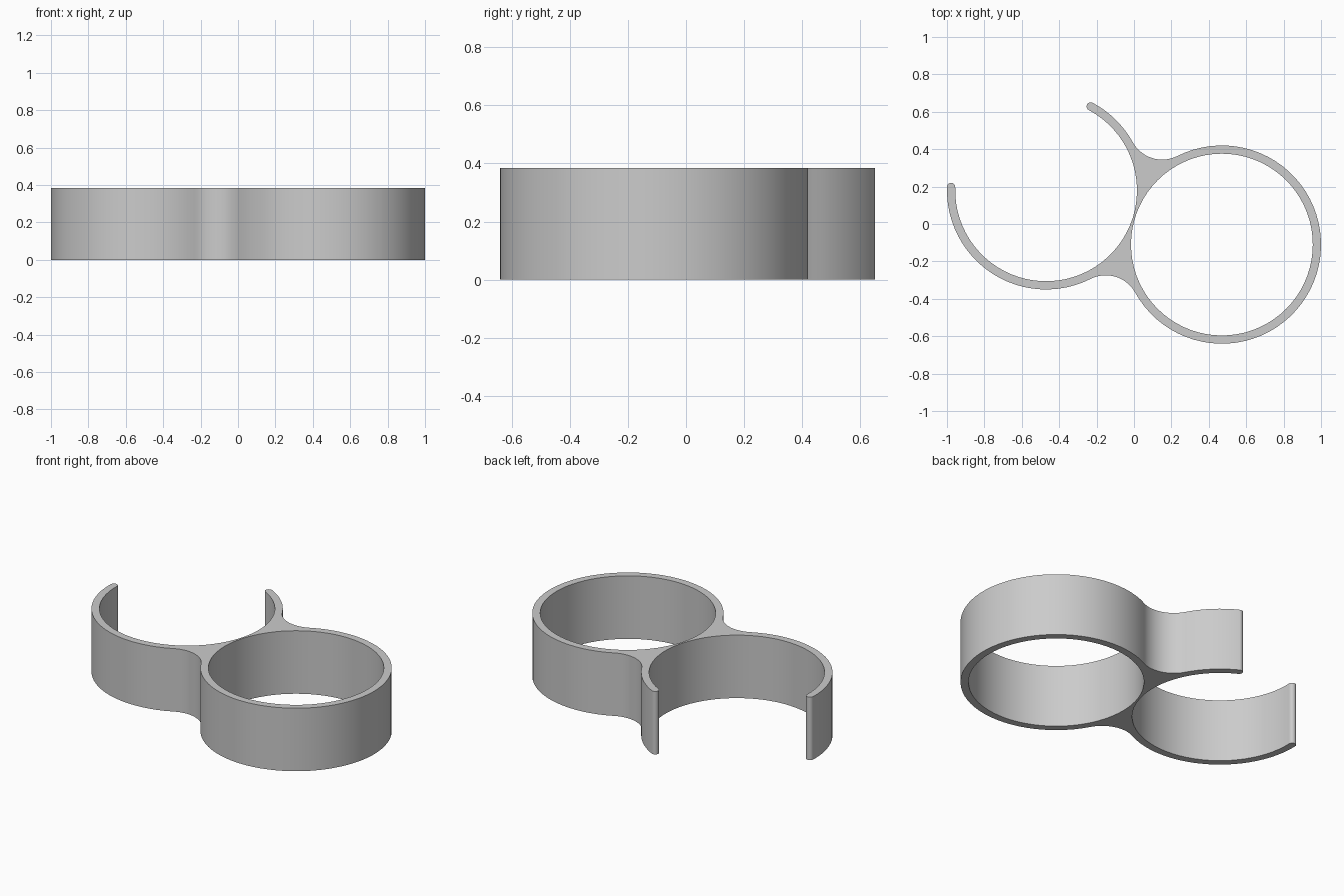
import bpy
from math import radians, sin, cos, acos, atan2, hypot, pi, ceil

cube = bpy.data.objects.get("Cube")
if cube:
    bpy.data.objects.remove(cube, do_unlink=True)

HEIGHT = 0.385
OUTER, INNER, FILLET = 0.53, 0.486, 0.18
MID, CAP = (OUTER + INNER) / 2, (OUTER - INNER) / 2
RING, CLIP = (0.47, -0.11), (-0.47, 0.18)
TIP_A, TIP_B = radians(178), radians(62)


def polar(centre, radius, angle):
    return centre[0] + radius * cos(angle), centre[1] + radius * sin(angle)


def arc(centre, radius, start, end, step=radians(5)):
    """Points along an arc, without its last point."""
    n = max(8, ceil(abs(end - start) / step))
    return [polar(centre, radius, start + (end - start) * i / n) for i in range(n)]


# Tangent angles of the fillets that blend the two circles
dx, dy = RING[0] - CLIP[0], RING[1] - CLIP[1]
tilt = atan2(dy, dx)
alpha = acos(hypot(dx, dy) / 2 / (OUTER + FILLET))
hi, lo = tilt + alpha, tilt - alpha
upper = polar(CLIP, OUTER + FILLET, hi)
lower = polar(CLIP, OUTER + FILLET, lo)

# Outline of the whole holder, counter-clockwise from the left clip tip
outline = (
    arc(CLIP, OUTER, TIP_A, lo + 2 * pi)
    + arc(lower, FILLET, lo + pi, hi)
    + arc(RING, OUTER, hi + pi, lo + 3 * pi)
    + arc(upper, FILLET, lo, hi - pi)
    + arc(CLIP, OUTER, hi, TIP_B)
    + arc(polar(CLIP, MID, TIP_B), CAP, TIP_B, TIP_B + pi)
    + arc(CLIP, INNER, TIP_B + 2 * pi, TIP_A)
    + arc(polar(CLIP, MID, TIP_A), CAP, TIP_A - pi, TIP_A)
)
ring_hole = arc(RING, INNER, 0, 2 * pi)

# Extruded flat profile
curve = bpy.data.curves.new("double_ring_clip", "CURVE")
curve.dimensions = "2D"
curve.fill_mode = "BOTH"
curve.extrude = HEIGHT / 2
for points in (outline, ring_hole):
    spline = curve.splines.new("POLY")
    spline.points.add(len(points) - 1)
    for p, (x, y) in zip(spline.points, points):
        p.co = (x, y, 0, 1)
    spline.use_cyclic_u = True

clip = bpy.data.objects.new("double_ring_clip", curve)
clip.location.z = HEIGHT / 2
bpy.context.collection.objects.link(clip)
bpy.ops.object.select_all(action="DESELECT")
clip.select_set(True)
bpy.context.view_layer.objects.active = clip
bpy.ops.object.convert(target="MESH")
clip = bpy.context.object
bpy.ops.object.shade_smooth_by_angle(angle=radians(30))

# Plain grey
grey = bpy.data.materials.new("grey")
grey.use_nodes = True
colour = (0.6, 0.6, 0.6, 1)
grey.diffuse_color = colour
grey.node_tree.nodes["Principled BSDF"].inputs["Base Color"].default_value = colour
clip.data.materials.clear()
clip.data.materials.append(grey)
